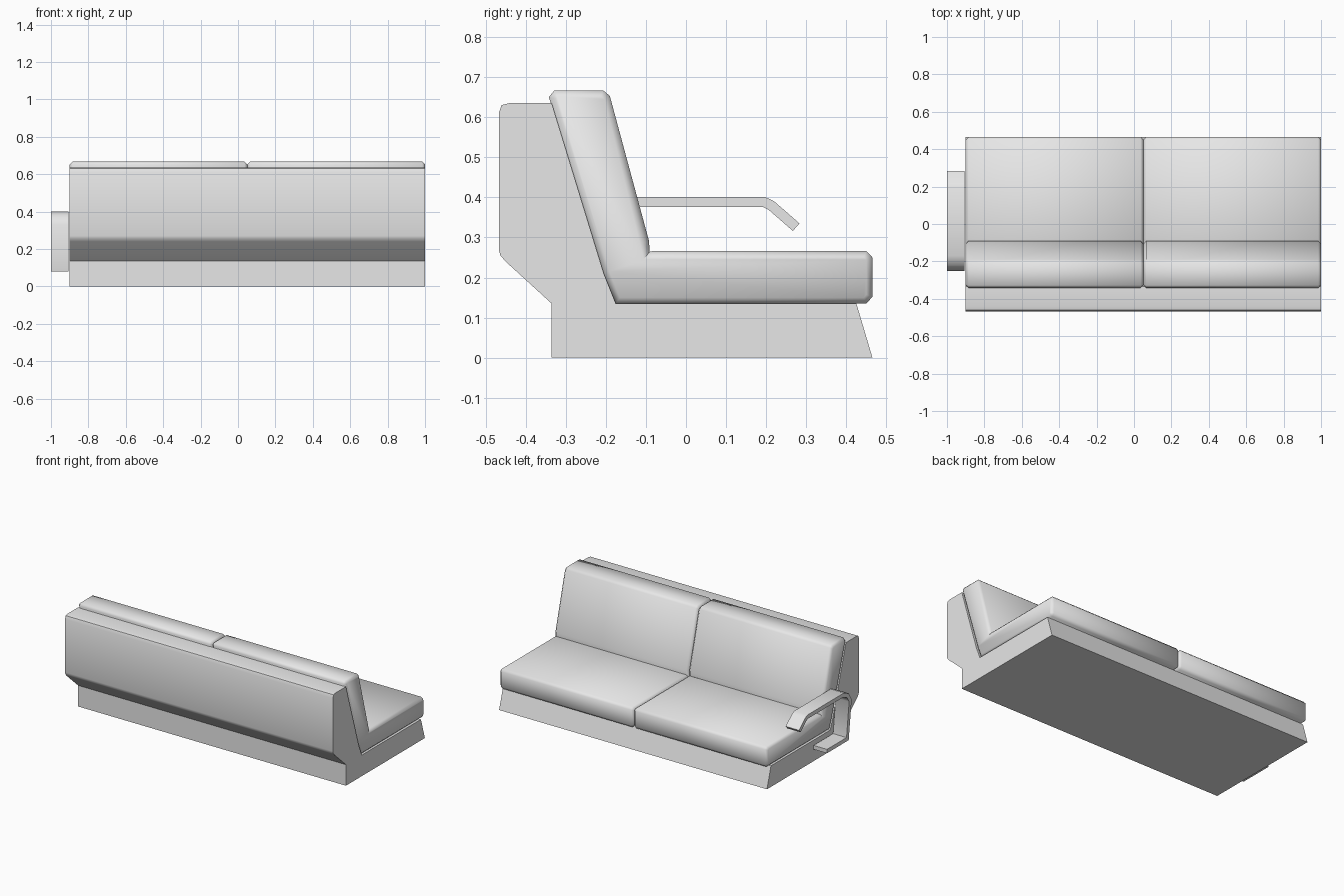
import bpy
import bmesh
import math
from mathutils import Vector

cube = bpy.data.objects.get("Cube")
if cube:
    bpy.data.objects.remove(cube, do_unlink=True)

GREY = (0.8, 0.8, 0.8, 1.0)
mat = bpy.data.materials.new("light_grey")
mat.use_nodes = True
mat.diffuse_color = GREY
shader = next(n for n in mat.node_tree.nodes if n.type == 'BSDF_PRINCIPLED')
shader.inputs["Base Color"].default_value = GREY


def extrude_profile(name, points, x0, x1, chamfer=0.0, smooth=40):
    """Sweep a (y, z) outline along x, optionally chamfering both end caps."""
    bm = bmesh.new()
    start, end = x0 + chamfer, x1 - chamfer
    first = bm.faces.new([bm.verts.new((start, y, z)) for y, z in points])
    ext = bmesh.ops.extrude_face_region(bm, geom=[first], use_keep_orig=True)
    moved = [v for v in ext["geom"] if isinstance(v, bmesh.types.BMVert)]
    bmesh.ops.translate(bm, verts=moved, vec=(end - start, 0, 0))
    bmesh.ops.recalc_face_normals(bm, faces=bm.faces[:])
    if chamfer:
        caps = [f for f in bm.faces if abs(f.normal.x) > 0.9]
        for cap in caps:
            bmesh.ops.inset_region(bm, faces=[cap], thickness=chamfer,
                                   depth=chamfer, use_even_offset=True)
    mesh = bpy.data.meshes.new(name)
    bm.to_mesh(mesh)
    bm.free()
    mesh.materials.append(mat)
    obj = bpy.data.objects.new(name, mesh)
    bpy.context.collection.objects.link(obj)
    bpy.ops.object.select_all(action='DESELECT')
    obj.select_set(True)
    bpy.context.view_layer.objects.active = obj
    bpy.ops.object.shade_smooth_by_angle(angle=math.radians(smooth))
    return obj


def strip_outline(path, width):
    """Turn an open path into a closed band by mitred offsetting to one side."""
    pts = [Vector(p) for p in path]
    dirs = [(b - a).normalized() for a, b in zip(pts, pts[1:])]
    inner = []
    for i, p in enumerate(pts):
        before = dirs[max(i - 1, 0)]
        after = dirs[min(i, len(dirs) - 1)]
        n0 = Vector((-before.y, before.x))
        n1 = Vector((-after.y, after.x))
        mid = (n0 + n1).normalized()
        inner.append(p + mid * (width / mid.dot(n0)))
    return pts + inner[::-1]


# Plinth and backrest shell
extrude_profile("frame", [
    (-0.335, 0), (0.465, 0), (0.425, 0.135), (-0.175, 0.135), (-0.205, 0.21),
    (-0.335, 0.635), (-0.44, 0.635), (-0.46, 0.63), (-0.467, 0.61),
    (-0.467, 0.27), (-0.463, 0.255), (-0.45, 0.24), (-0.335, 0.135)],
    -0.9, 1.0)

# Two one-piece seat and back cushions
cushion = [
    (-0.175, 0.135), (0.45, 0.135), (0.465, 0.152), (0.465, 0.25),
    (0.45, 0.266), (-0.083, 0.266), (-0.091, 0.264), (-0.092, 0.29),
    (-0.19, 0.653), (-0.207, 0.667), (-0.328, 0.667), (-0.342, 0.65),
    (-0.205, 0.21)]
for name, x0, x1 in (("cushion_right", -0.9, 0.05), ("cushion_left", 0.05, 1.0)):
    extrude_profile(name, cushion, x0, x1, chamfer=0.015, smooth=60)

# Bent flat-bar armrest at one end
arm_path = [(0.283, 0.335), (0.22, 0.39), (0.197, 0.401), (-0.17, 0.401),
            (-0.22, 0.38), (-0.25, 0.33), (-0.22, 0.08), (0.0, 0.08)]
extrude_profile("armrest", strip_outline(arm_path, 0.025), -1.0, -0.905)
